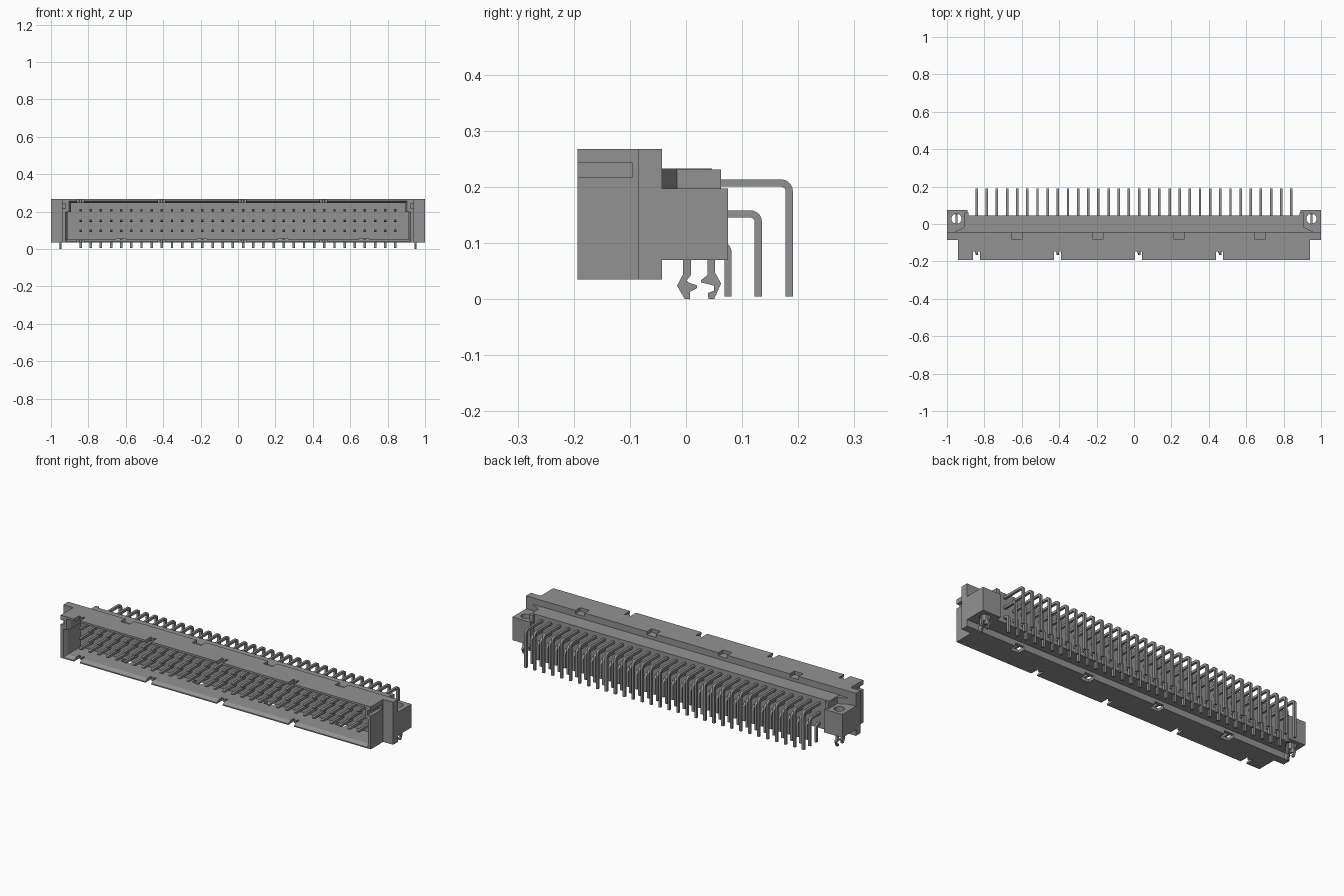
import bpy, bmesh, math
from mathutils import Vector

cube = bpy.data.objects.get("Cube")
if cube:
    bpy.data.objects.remove(cube, do_unlink=True)

grey = bpy.data.materials.new("mid_grey")
grey.use_nodes = True
grey.diffuse_color = (0.29, 0.29, 0.29, 1)
grey.node_tree.nodes["Principled BSDF"].inputs["Base Color"].default_value = (0.29, 0.29, 0.29, 1)


def finish(name, bm):
    bmesh.ops.recalc_face_normals(bm, faces=bm.faces)
    me = bpy.data.meshes.new(name)
    bm.to_mesh(me)
    bm.free()
    me.materials.append(grey)
    ob = bpy.data.objects.new(name, me)
    bpy.context.collection.objects.link(ob)
    return ob


def loft(bm, a, b):
    """Closed solid between two matching outlines."""
    va, vb = [bm.verts.new(p) for p in a], [bm.verts.new(p) for p in b]
    bm.faces.new(va)
    bm.faces.new(vb)
    for i in range(len(va)):
        j = (i + 1) % len(va)
        bm.faces.new((va[i], va[j], vb[j], vb[i]))


def prism(bm, outline, axis, lo, hi):
    """Extrude a 2D outline along an axis."""
    def place(t):
        return [Vector((t, u, v)) if axis == "x" else
                Vector((u, t, v)) if axis == "y" else Vector((u, v, t)) for u, v in outline]
    loft(bm, place(lo), place(hi))


def box(bm, x0, x1, y0, y1, z0, z1):
    prism(bm, [(x0, y0), (x1, y0), (x1, y1), (x0, y1)], "z", z0, z1)


def cut(ob, cutter):
    """Bake a boolean difference and drop the cutter."""
    cutter.hide_render = True
    mod = ob.modifiers.new("cut", "BOOLEAN")
    mod.operation, mod.solver, mod.object = "DIFFERENCE", "EXACT", cutter
    dg = bpy.context.evaluated_depsgraph_get()
    me = bpy.data.meshes.new_from_object(ob.evaluated_get(dg))
    ob.modifiers.clear()
    ob.data = me
    bpy.data.objects.remove(cutter, do_unlink=True)


# Shroud with the wider flange behind it
bm = bmesh.new()
half = [(0.94, -0.193), (0.94, -0.085), (1.0, -0.085), (1.0, -0.043)]
prism(bm, half + [(-x, y) for x, y in reversed(half)], "z", 0.035, 0.268)
shroud = finish("shroud", bm)


# Stepped cavity with a chamfered mouth
def mouth(g):
    h = [(0.912 + g, 0.052 - g), (0.912 + g, 0.197), (0.893 + g, 0.197), (0.893 + g, 0.246 + g)]
    return h + [(-x, z) for x, z in reversed(h)]


bm = bmesh.new()
prism(bm, mouth(0), "y", -0.21, -0.06)
cut(shroud, finish("cavity_cutter", bm))
bm = bmesh.new()
loft(bm, [Vector((x, -0.1935, z)) for x, z in mouth(0.011)],
     [Vector((x, -0.172, z)) for x, z in mouth(0)])
cut(shroud, finish("mouth_cutter", bm))

# Edge notches, rear pockets and end grooves
bm = bmesh.new()
for i in range(4):
    x = -0.842 + 0.433 * i
    prism(bm, [(x - 0.018, -0.21), (x + 0.018, -0.21), (x + 0.018, -0.146), (x + 0.009, -0.146),
               (x + 0.006, -0.157), (x - 0.006, -0.157), (x - 0.009, -0.146), (x - 0.018, -0.146)],
          "z", 0.0, 0.3)
    x = -0.626 + 0.433 * i
    for z0, z1 in ((0.25, 0.3), (0.0, 0.053)):
        box(bm, x - 0.027, x + 0.027, -0.083, -0.03, z0, z1)
for s in (-1, 1):
    x0, x1 = sorted((s * 0.921, s * 0.96))
    box(bm, x0, x1, -0.21, -0.095, 0.218, 0.243)
cut(shroud, finish("detail_cutter", bm))

# Rear body holding the pins
bm = bmesh.new()
box(bm, -0.9, 0.9, -0.05, 0.046, 0.07, 0.233)
finish("rear_body", bm)

# Mounting ears, gussets and board clips on both ends
CLIP_FRONT = [(-0.005, 0.15), (-0.005, 0.045), (-0.016, 0.024), (-0.002, 0.0), (0.007, 0.0),
              (0.007, 0.013), (0.02, 0.02), (0.019, 0.025), (0.006, 0.029), (0.001, 0.033),
              (0.009, 0.043), (0.009, 0.15)]
CLIP_REAR = [(0.052, 0.15), (0.052, 0.047), (0.0625, 0.028), (0.05, 0.0), (0.04, 0.0),
             (0.039, 0.011), (0.05, 0.015), (0.05, 0.024), (0.027, 0.03), (0.027, 0.034),
             (0.038, 0.043), (0.038, 0.15)]
for s, side in ((1, "left"), (-1, "right")):
    bm = bmesh.new()
    prism(bm, [(s * 0.89, -0.05), (s * 1.0, -0.05), (s * 1.0, 0.075), (s * 0.89, 0.075)],
          "z", 0.07, 0.197)
    ear = finish(side + "_ear", bm)
    bm = bmesh.new()
    prism(bm, [(s * 0.949 + 0.027 * math.cos(a), 0.028 + 0.027 * math.sin(a))
               for a in (math.tau * k / 24 for k in range(24))], "z", 0.0, 0.3)
    cut(ear, finish("hole_cutter", bm))

    bm = bmesh.new()
    prism(bm, [(s * 0.885, -0.05), (s * 0.96, -0.05), (s * 0.96, -0.043), (s * 0.906, -0.016),
               (s * 0.906, 0.062), (s * 0.885, 0.062)], "z", 0.19, 0.231)
    finish(side + "_ear_gusset", bm)

    bm = bmesh.new()
    for outline in (CLIP_FRONT, CLIP_REAR):
        prism(bm, outline, "x", s * 0.949 - 0.006, s * 0.949 + 0.006)
    box(bm, s * 0.949 - 0.006, s * 0.949 + 0.006, -0.005, 0.052, 0.15, 0.163)
    finish(side + "_board_clip", bm)

# Three rows of bent contact pins, 32 columns each
PITCH, W = 0.0543, 0.0065
for row, (z, y) in {"lower": (0.097, 0.075), "middle": (0.152, 0.129), "upper": (0.207, 0.184)}.items():
    cy, cz = y - 0.0145, z - 0.0145
    arc = [math.radians(a) for a in range(0, 91, 18)]
    outer = [(cy + 0.021 * math.sin(a), cz + 0.021 * math.cos(a)) for a in arc]
    inner = [(cy + 0.008 * math.sin(a), cz + 0.008 * math.cos(a)) for a in reversed(arc)]
    tip = [(-0.158, z - W), (-0.166, z - 0.003), (-0.166, z + 0.003), (-0.158, z + W)]
    bm = bmesh.new()
    x = -15.5 * PITCH
    prism(bm, tip + outer + [(y + W, 0.005), (y - W, 0.005)] + inner, "x", x - W, x + W)
    pins = finish(row + "_pin_row", bm)
    arr = pins.modifiers.new("columns", "ARRAY")
    arr.count = 32
    arr.use_relative_offset = False
    arr.use_constant_offset = True
    arr.constant_offset_displace = (PITCH, 0, 0)
